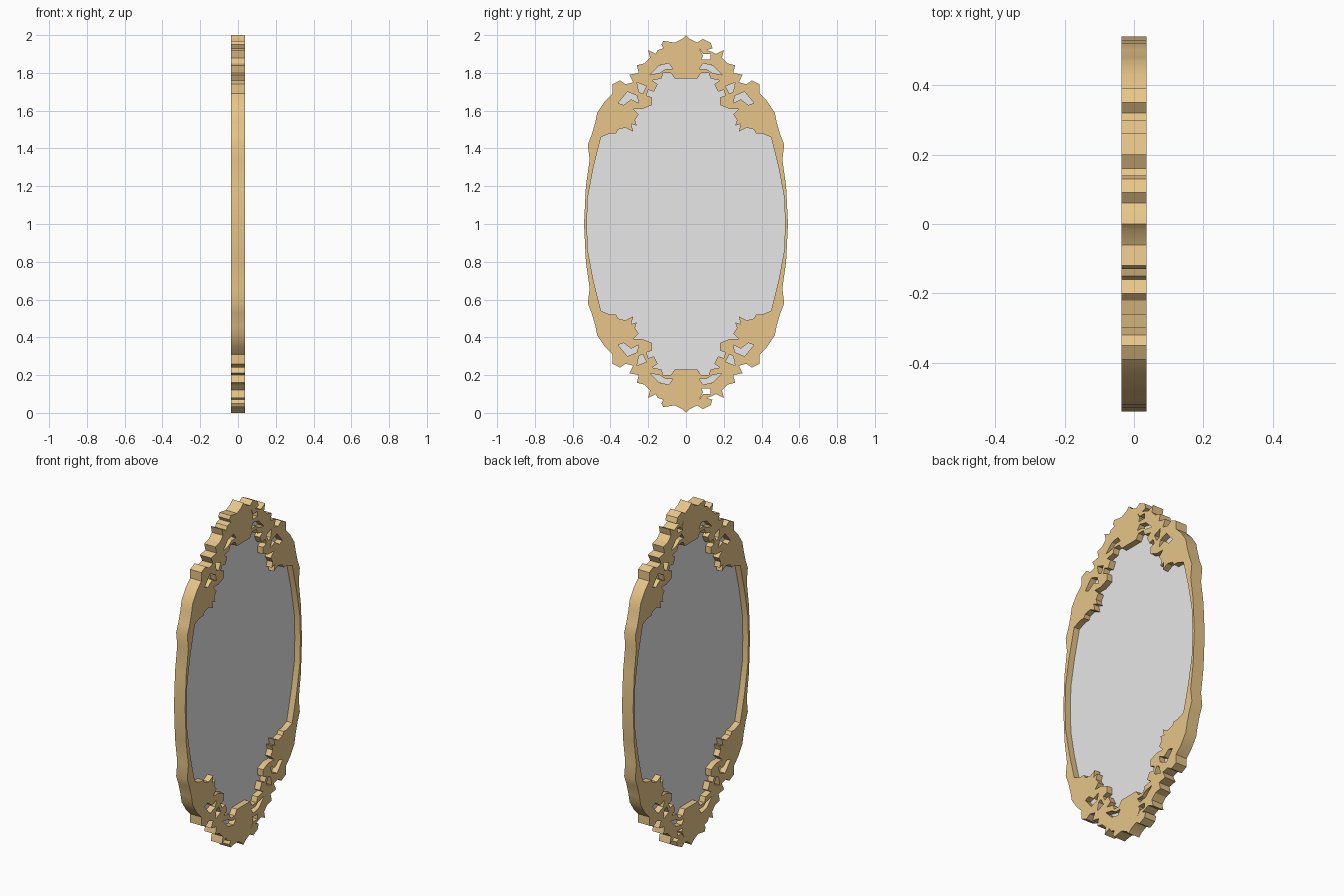
import bpy
import bmesh
from mathutils import Matrix

default_cube = bpy.data.objects.get("Cube")
if default_cube:
    bpy.data.objects.remove(default_cube, do_unlink=True)

# Local profile axes (across, up, depth) turned to world (y, z, x)
STAND_UP = Matrix(((0, 0, 1, 0), (1, 0, 0, 0), (0, 1, 0, 1), (0, 0, 0, 1)))
FRAME_HALF_DEPTH = 0.036


def make_material(name, colour, roughness):
    material = bpy.data.materials.new(name)
    material.use_nodes = True
    material.diffuse_color = colour
    shader = material.node_tree.nodes["Principled BSDF"]
    shader.inputs["Base Color"].default_value = colour
    shader.inputs["Roughness"].default_value = roughness
    return material


def mirrored(points, side, end):
    """Scale hundredths to units and reflect them across the two axes."""
    return [(side * across / 100, end * up / 100) for across, up in points]


def closed_loop(left_quarter, right_quarter):
    """Join quarter profiles, running from the crown to the waist, into a ring."""
    top_right = mirrored(right_quarter, 1, 1)
    bottom_right = mirrored(right_quarter, 1, -1)[::-1]
    bottom_left = mirrored(left_quarter, -1, -1)
    top_left = mirrored(left_quarter, -1, 1)[::-1]
    return top_right + bottom_right[1:] + bottom_left[1:] + top_left[1:-1]


def add_spline(curve, points):
    spline = curve.splines.new("POLY")
    spline.points.add(len(points) - 1)
    for point, (across, up) in zip(spline.points, points):
        point.co = (across, up, 0, 1)
    spline.use_cyclic_u = True


# Carved outer silhouette: crown, leafy shoulder, plain waist
left_crown = [(0, 100), (2, 98), (6, 96), (12, 97), (13, 95), (12, 93), (15, 92)]
right_crown = [(0, 100), (2, 98), (6, 96), (9, 98), (13, 96), (14, 93), (11, 92),
               (14, 91)]
shoulder = [(16, 90), (20, 92), (19, 88), (22, 85), (26, 84), (25, 80), (30, 79),
            (28, 75), (32, 74), (35, 76), (39, 74), (39, 69), (43, 65), (47, 59),
            (48, 54), (50, 47), (52, 42), (51, 34), (53, 20), (54, 0)]

# Inner edge with leaf tips hanging over the glass
inner_edge = [(0, 77), (6, 77), (8, 80), (12, 80), (13, 77), (18, 76), (15, 74),
              (17, 70), (20, 71), (21, 68), (18, 67), (18, 63), (23, 61), (28, 61),
              (25, 58), (27, 55), (26, 52), (29, 53), (28, 49), (32, 51), (36, 50),
              (37, 48), (40, 48), (45, 46), (49, 30), (52, 14), (52.5, 0)]

# Pierced openings between the scrolls
crown_opening = [(7, 82), (9, 85), (14, 84), (19, 79), (14, 80), (11, 82)]
scroll_opening = [(21, 73), (26, 75), (25, 70), (23, 69)]
leaf_opening = [(26, 68), (31, 70), (36, 64), (33, 63), (29, 66), (25, 64)]
crest_opening = [(7, 93), (9, 90), (13, 90), (13, 87), (8, 87), (9, 89)]


def build_frame(material):
    curve = bpy.data.curves.new("frame_profile", "CURVE")
    curve.dimensions = "2D"
    curve.fill_mode = "BOTH"
    curve.extrude = FRAME_HALF_DEPTH
    add_spline(curve, closed_loop(left_crown + shoulder, right_crown + shoulder))
    add_spline(curve, closed_loop(inner_edge, inner_edge))
    for end in (1, -1):
        add_spline(curve, mirrored(crest_opening, 1, end))
        for side in (1, -1):
            for opening in (crown_opening, scroll_opening, leaf_opening):
                add_spline(curve, mirrored(opening, side, end))

    frame = bpy.data.objects.new("carved_frame", curve)
    bpy.context.collection.objects.link(frame)
    bpy.ops.object.select_all(action="DESELECT")
    bpy.context.view_layer.objects.active = frame
    frame.select_set(True)
    bpy.ops.object.convert(target="MESH")
    frame = bpy.context.object

    # Weld the caps to the walls and stand the frame upright
    bm = bmesh.new()
    bm.from_mesh(frame.data)
    bmesh.ops.remove_doubles(bm, verts=bm.verts, dist=0.0001)
    bm.transform(STAND_UP)
    bmesh.ops.recalc_face_normals(bm, faces=bm.faces)
    bm.to_mesh(frame.data)
    bm.free()
    frame.data.materials.clear()
    frame.data.materials.append(material)
    bpy.ops.object.shade_smooth_by_angle()
    return frame


def build_glass(material):
    mesh = bpy.data.meshes.new("mirror_glass")
    bm = bmesh.new()
    bmesh.ops.create_circle(bm, cap_ends=True, segments=64, radius=1)
    bm.transform(STAND_UP @ Matrix.Diagonal((0.535, 0.87, 1, 1)))
    bm.to_mesh(mesh)
    bm.free()
    mesh.materials.append(material)
    glass = bpy.data.objects.new("mirror_glass", mesh)
    bpy.context.collection.objects.link(glass)
    return glass


gilded_wood = make_material("gilded wood", (0.8, 0.56, 0.25, 1), 0.5)
silver_glass = make_material("silver glass", (0.8, 0.8, 0.8, 1), 0.3)
build_frame(gilded_wood)
build_glass(silver_glass)
